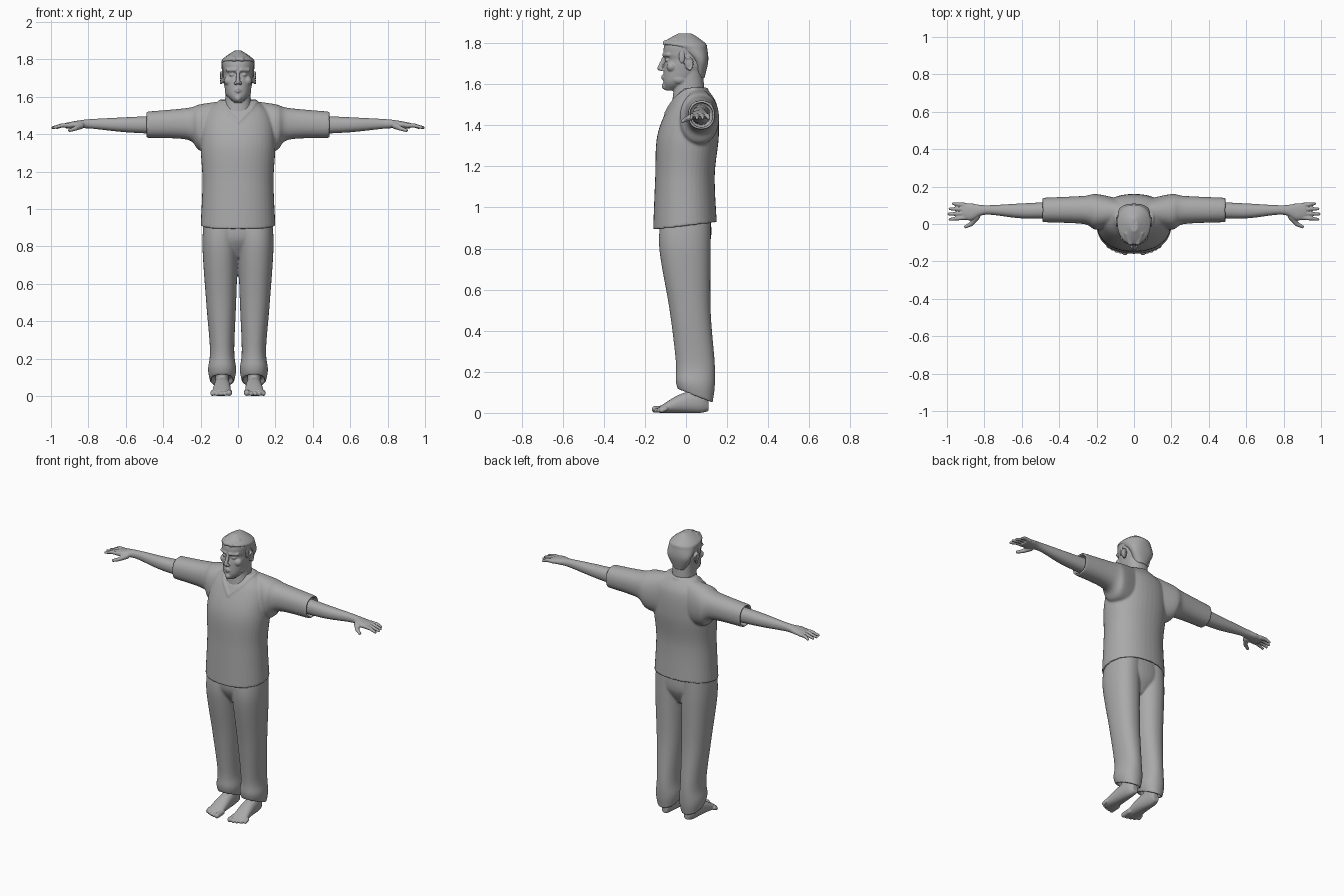
import bpy
import bmesh
from math import cos, sin, pi, copysign
from mathutils import Vector, Matrix
from mathutils.bvhtree import BVHTree

cube = bpy.data.objects.get("Cube")
if cube:
    bpy.data.objects.remove(cube)

GREY = (.4, .4, .4, 1)
clay = bpy.data.materials.new("plain grey")
clay.use_nodes = True
clay.diffuse_color = GREY
clay.node_tree.nodes["Principled BSDF"].inputs["Base Color"].default_value = GREY

SIDES = 40
STEPS = 8
CLOTH = .0065
SKIN = .004


def spline(before, start, end, after, t):
    """Catmull-Rom blend of four ring tuples."""
    return [q + t / 2 * (r - p + t * (2 * p - 5 * q + 4 * r - s + t * (3 * (q - r) + s - p)))
            for p, q, r, s in zip(before, start, end, after)]


def loft(bm, axis, rings, power=2.2, mouth=0, wall=.9, tilt=0):
    """Skin rings of (position, low a, high a, low b, high b) along an axis.
    A mouth hollows the last end, a tilt slants it."""
    padded = [rings[0], *rings, rings[-1]]
    spans = list(zip(padded, padded[1:], padded[2:], padded[3:]))
    fine = [spline(*span, step / STEPS) for span in spans for step in range(STEPS)]
    fine.append(list(rings[-1]))
    sizes = [1] * len(fine)
    slants = [tilt * (i / (len(fine) - 1)) ** 4 for i in range(len(fine))]
    if mouth:
        end = fine[-1]
        inward = copysign(mouth, rings[0][0] - end[0])
        fine += [end, [end[0] + inward, *end[1:]]]
        sizes += [wall, wall]
        slants += [tilt, tilt]
    loops = []
    for (position, a_low, a_high, b_low, b_high), size, slant in zip(fine, sizes, slants):
        loop = []
        for side in range(SIDES):
            c, s = cos(2 * pi * side / SIDES), sin(2 * pi * side / SIDES)
            u = copysign(abs(c) ** (2 / power), c) * size
            v = copysign(abs(s) ** (2 / power), s) * size
            a = (a_low + a_high + u * (a_high - a_low)) / 2
            b = (b_low + b_high + v * (b_high - b_low)) / 2
            p = position + slant * b
            corner = {"x": (p, a, b), "y": (a, p, b), "z": (a, b, p)}[axis]
            loop.append(bm.verts.new(corner))
        loops.append(loop)
    for lower, upper in zip(loops, loops[1:]):
        for side in range(SIDES):
            bm.faces.new((lower[side - 1], lower[side], upper[side], upper[side - 1]))
    bm.faces.new(loops[0])
    bm.faces.new(loops[-1])


def centred(*rows):
    """Turn (height, half width, front, back) rows into rings."""
    return [(z, -width, width, front, back) for z, width, front, back in rows]


def blob(bm, centre, *radii):
    """Ball or ellipsoid."""
    if len(radii) == 1:
        radii *= 3
    bmesh.ops.create_uvsphere(bm, u_segments=16, v_segments=10, radius=1,
                              matrix=Matrix.Translation(centre) @ Matrix.Diagonal((*radii, 1)))


def rod(bm, start, end, thick, thin):
    """Tapered round rod made of overlapping balls."""
    start, end = Vector(start), Vector(end)
    count = max(2, int((end - start).length / thin * 2.5))
    for i in range(count + 1):
        t = i / count
        blob(bm, start.lerp(end, t), thick + (thin - thick) * t)


def mirror(bm):
    """Copy everything so far to the other side."""
    copy = bmesh.ops.duplicate(bm, geom=bm.verts[:] + bm.edges[:] + bm.faces[:])["geom"]
    for element in copy:
        if isinstance(element, bmesh.types.BMVert):
            element.co.x = -element.co.x


def finish(bm, name, voxel, rounds):
    """Fuse the pieces into one smooth skin."""
    bmesh.ops.recalc_face_normals(bm, faces=bm.faces[:])
    mesh = bpy.data.meshes.new(name)
    bm.to_mesh(mesh)
    bm.free()
    mesh.materials.append(clay)
    part = bpy.data.objects.new(name, mesh)
    bpy.context.scene.collection.objects.link(part)
    fuse = part.modifiers.new("fuse", 'REMESH')
    fuse.mode = 'VOXEL'
    fuse.voxel_size = voxel
    fuse.use_smooth_shade = True
    relax = part.modifiers.new("relax", 'SMOOTH')
    relax.factor = .5
    relax.iterations = rounds


# Shirt: body, sleeves and a V-shaped collar edge
torso = centred((1.58, .1, -.02, .1), (1.5, .18, -.08, .15), (1.35, .2, -.14, .16),
                (1.15, .19, -.15, .14), (.91, .2, -.16, .15))
bm = bmesh.new()
loft(bm, "z", torso)
surface = BVHTree.FromBMesh(bm)
bm.clear()
loft(bm, "x", [(.06, 0, .13, 1.3, 1.58), (.2, -.03, .16, 1.31, 1.56),
               (.27, 0, .15, 1.37, 1.54), (.49, .01, .14, 1.38, 1.52)], mouth=.05, wall=.84)
collar = [(0, .11, 1.58), (.1, .04, 1.58), (.07, -.05, 1.53), (0, -.1, 1.46)]
for start, end in zip(collar, collar[1:]):
    line = [Vector(start).lerp(Vector(end), k / STEPS) for k in range(STEPS + 1)]
    line = [surface.find_nearest(point)[0] for point in line]
    for point, following in zip(line, line[1:]):
        rod(bm, point, following, CLOTH, CLOTH)
mirror(bm)
loft(bm, "z", torso, mouth=.04, wall=.93, tilt=.12)
finish(bm, "shirt", CLOTH, 4)

# Trousers: two loose legs joined by the hips
bm = bmesh.new()
loft(bm, "z", [(.96, 0, .18, -.12, .12), (.8, 0, .19, -.13, .12), (.5, .01, .17, -.08, .12),
               (.25, .02, .15, -.05, .14), (.15, .01, .16, -.05, .14), (.1, .02, .15, -.04, .13)],
     mouth=.03, wall=.85, tilt=-.4)
mirror(bm)
loft(bm, "z", centred((.96, .18, -.12, .12), (.84, .16, -.12, .12), (.74, .03, -.06, .07)))
finish(bm, "trousers", CLOTH, 5)

# Bare arms with hands
bm = bmesh.new()
loft(bm, "x", [(.4, .03, .12, 1.4, 1.5), (.6, .03, .11, 1.41, 1.49), (.79, .05, .1, 1.43, 1.48),
               (.87, .02, .11, 1.43, 1.47), (.92, .03, .11, 1.43, 1.46)])
for finger in range(4):
    base = .035 + .022 * finger
    spread = .025 + .028 * finger
    tip = .99 - .006 * (finger - 1) ** 2
    knuckle = Vector((.94, (base + spread) / 2, 1.447))
    rod(bm, (.9, base, 1.447), knuckle, .013, .011)
    rod(bm, knuckle, (tip, spread, 1.435), .011, .008)
thumb = Vector((.87, 0, 1.43))
rod(bm, (.84, .04, 1.445), thumb, .018, .012)
rod(bm, thumb, (.9, -.015, 1.42), .012, .009)
mirror(bm)
finish(bm, "arms_and_hands", SKIN, 2)

# Bare feet with toes
bm = bmesh.new()
loft(bm, "y", [(.11, .06, .1, .01, .06), (.07, .05, .12, 0, .11),
               (-.03, .04, .13, 0, .09), (-.13, .04, .14, 0, .03)])
loft(bm, "z", [(.2, .05, .12, 0, .1), (.04, .05, .12, 0, .1)])
for toe in range(5):
    x = .048 + .022 * toe
    radius = .012 if toe else .017
    rod(bm, (x, -.1, .02), (x, -.15 + .002 * toe ** 2, radius), radius, radius)
mirror(bm)
finish(bm, "feet", SKIN, 2)

# Head: paired brows, eyes, cheeks, nostrils, jaw and lips, then skull and neck
bm = bmesh.new()
rod(bm, (.015, -.105, 1.743), (.055, -.085, 1.743), .011, .011)
blob(bm, (.032, -.09, 1.718), .016, .013, .01)
blob(bm, (.05, -.07, 1.685), .025)
blob(bm, (.012, -.12, 1.672), .009)
blob(bm, (.05, -.03, 1.625), .02, .04, .025)
for lip in (1.64, 1.628):
    rod(bm, (0, -.113, lip), (.02, -.105, 1.634), .007, .004)
# Ears: a flat disc with a raised rim
ear = Vector((.085, .012, 1.7))
blob(bm, ear, .01, .018, .03)
for k in range(12):
    turn = pi * (k / 8 - .4)
    blob(bm, ear + Vector((.006, .02 * cos(turn), .03 * sin(turn))), .006)
mirror(bm)
loft(bm, "z", centred((1.57, .02, -.1, -.04), (1.61, .06, -.11, .04), (1.68, .077, -.107, .1),
                      (1.72, .08, -.1, .1), (1.75, .083, -.11, .1), (1.8, .08, -.1, .09),
                      (1.84, .03, -.05, .04)))
loft(bm, "z", centred((1.46, .1, -.07, .1), (1.57, .07, -.06, .09), (1.68, .07, -.03, .08)))
rod(bm, (0, -.106, 1.73), (0, -.128, 1.678), .009, .012)
blob(bm, (0, -.098, 1.592), .02)
finish(bm, "head", SKIN, 2)

# Short hair swept up at the front, with sideburns
bm = bmesh.new()
rod(bm, (.02, -.1, 1.8), (.04, -.05, 1.815), .014, .014)
blob(bm, (.08, -.02, 1.735), .007, .016, .035)
mirror(bm)
loft(bm, "z", centred((1.63, .04, .03, .09), (1.71, .08, .03, .108), (1.77, .088, -.05, .104),
                      (1.8, .083, -.11, .094), (1.846, .02, -.04, .03)))
finish(bm, "hair", SKIN, 2)
